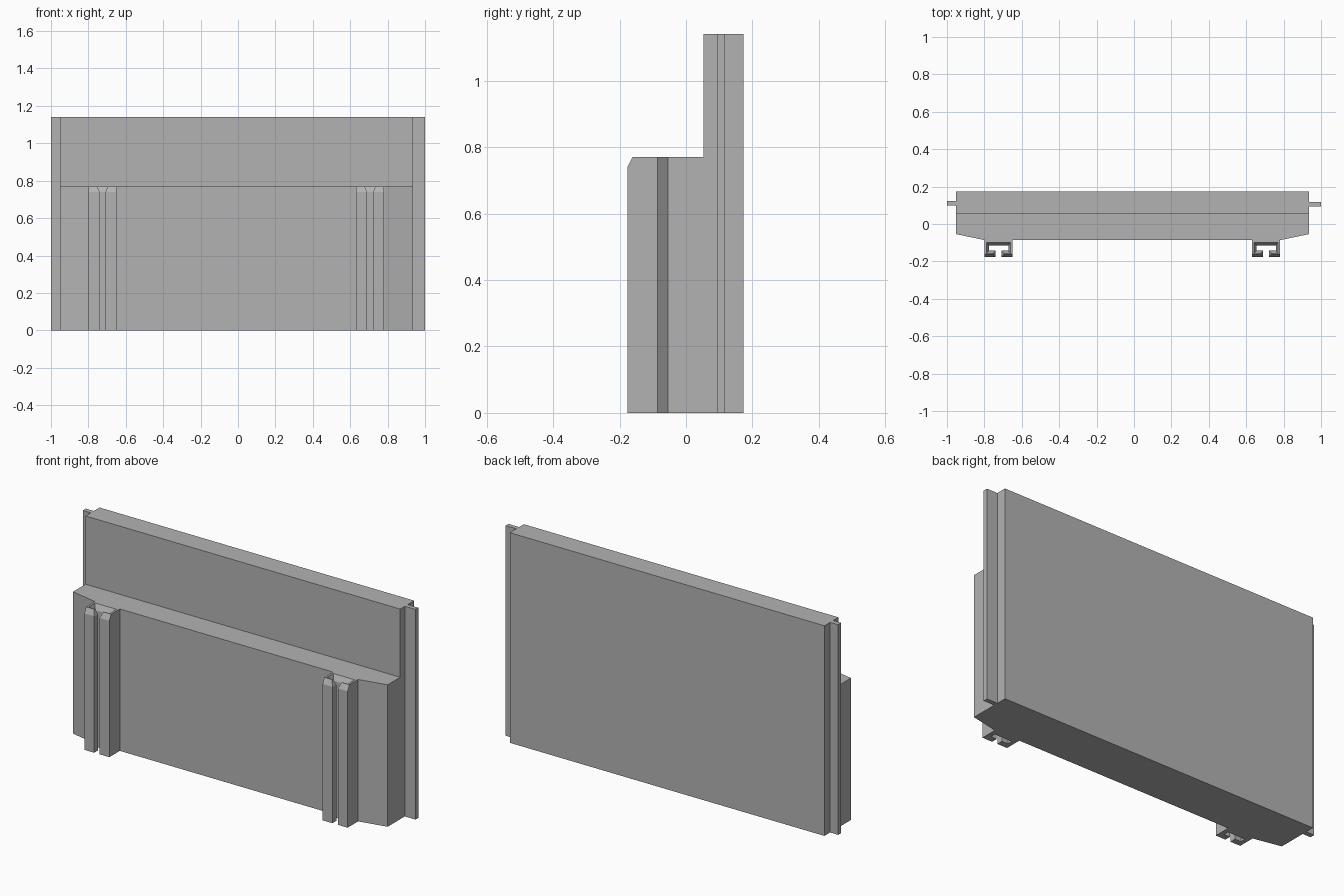
import bpy
import bmesh

cube = bpy.data.objects.get("Cube")
if cube:
    bpy.data.objects.remove(cube, do_unlink=True)

grey = bpy.data.materials.new("plain grey")
grey.use_nodes = True
grey.diffuse_color = (0.45, 0.45, 0.45, 1)
grey.node_tree.nodes["Principled BSDF"].inputs["Base Color"].default_value = grey.diffuse_color

HEIGHT, LEDGE, BEVEL = 1.14, 0.77, 0.03
LEFT, RIGHT = 0.936, -0.952      # panel ends, without the edge tongues
FRONT, BACK = 0.053, 0.173       # panel faces
APRON = -0.086                   # front face of the thick lower part


def loft(name, sections):
    """Join matching plan outlines, given as (z, points), into a closed solid."""
    bm = bmesh.new()
    rings = [[bm.verts.new((x, y, z)) for x, y in pts] for z, pts in sections]
    n = len(rings[0])
    for low, high in zip(rings, rings[1:]):
        for i in range(n):
            j = (i + 1) % n
            bm.faces.new((low[i], low[j], high[j], high[i]))
    bm.faces.new(rings[0][::-1])
    bm.faces.new(rings[-1])
    bmesh.ops.recalc_face_normals(bm, faces=bm.faces)
    mesh = bpy.data.meshes.new(name)
    bm.to_mesh(mesh)
    bm.free()
    mesh.materials.append(grey)
    obj = bpy.data.objects.new(name, mesh)
    bpy.context.collection.objects.link(obj)
    return obj


def rail_outline(cx, front, pocket, pocket_back, pocket_front, slot):
    """C-shaped channel, open to the front through a narrow slot."""
    half = 0.075
    right_half = [(half, APRON), (half, front), (slot, front), (slot, pocket_front),
                  (pocket, pocket_front), (pocket, pocket_back)]
    left_half = [(-x, y) for x, y in reversed(right_half)]
    return [(cx + x, y) for x, y in right_half + left_half]


# Tall panel with a thin tongue along each end
panel = [(RIGHT, FRONT), (LEFT, FRONT), (LEFT, 0.093), (1, 0.093), (1, 0.117),
         (LEFT, 0.117), (LEFT, BACK), (RIGHT, BACK), (RIGHT, 0.124), (-1, 0.124),
         (-1, 0.098), (RIGHT, 0.098)]
loft("panel", [(0, panel), (HEIGHT, panel)])

# Thick lower part with tapered front corners
apron = [(RIGHT, FRONT), (RIGHT, -0.054), (-0.799, APRON), (0.783, APRON),
         (LEFT, -0.054), (LEFT, FRONT)]
loft("lower_apron", [(0, apron), (LEDGE, apron)])

# Slotted rails, flared at the top as a lead-in
for side, cx in (("right", -0.724), ("left", 0.706)):
    body = rail_outline(cx, -0.176, 0.052, -0.115, -0.143, 0.016)
    mouth = rail_outline(cx, -0.161, 0.064, -0.099, -0.157, 0.029)
    loft(side + "_rail", [(0, body), (LEDGE - BEVEL, body), (LEDGE, mouth)])
